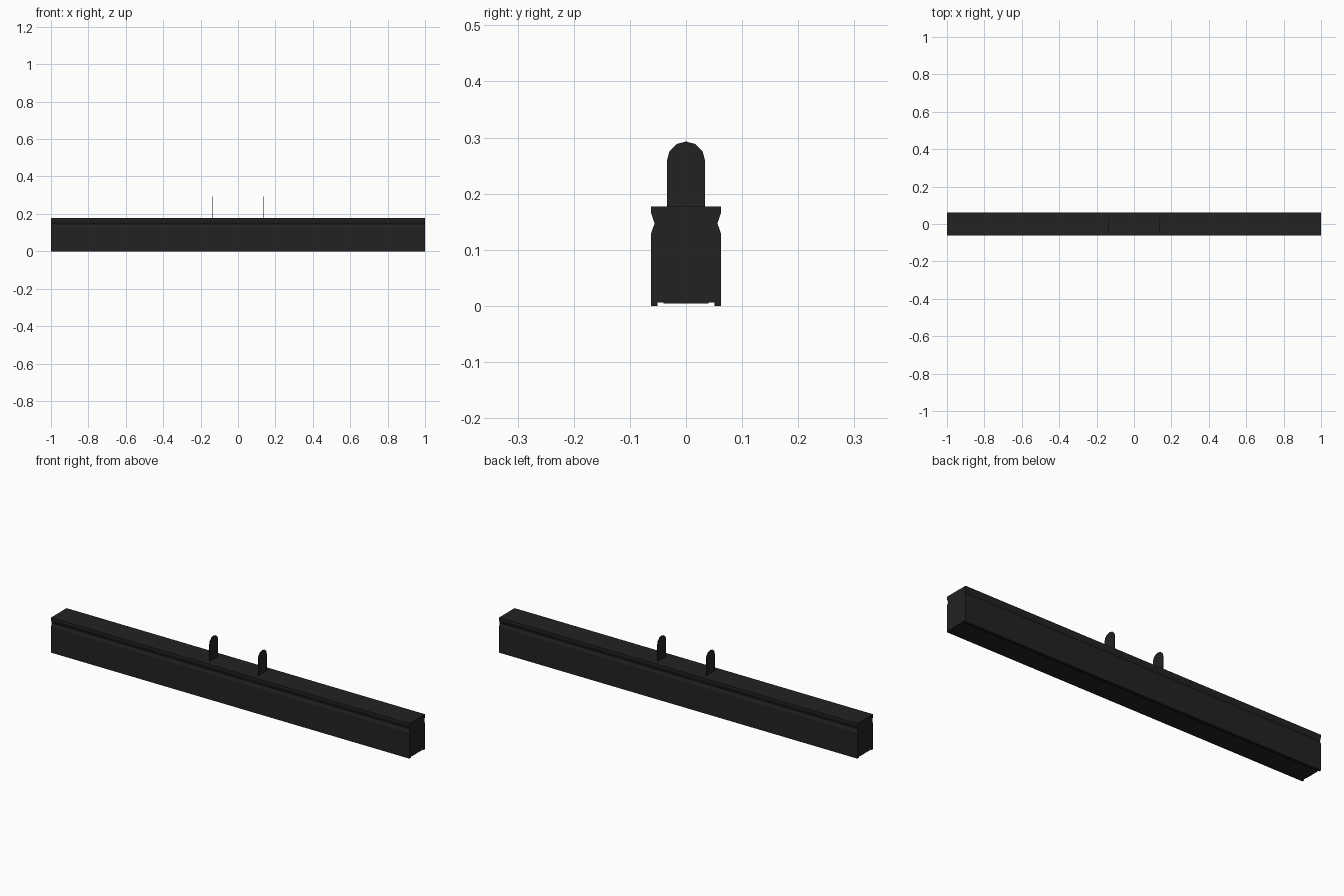
import bpy, bmesh, math

cube = bpy.data.objects.get("Cube")
if cube:
    bpy.data.objects.remove(cube, do_unlink=True)

black = bpy.data.materials.new("matte_black")
black.use_nodes = True
colour = (0.016, 0.016, 0.016, 1)
black.diffuse_color = colour
shader = black.node_tree.nodes["Principled BSDF"]
shader.inputs["Base Color"].default_value = colour
shader.inputs["Roughness"].default_value = 0.8


def extrude_profile(name, profile, x_centre, length):
    """Sweep a closed (y, z) outline along x."""
    bm = bmesh.new()
    start = x_centre - length / 2
    face = bm.faces.new([bm.verts.new((start, y, z)) for y, z in profile])
    result = bmesh.ops.extrude_face_region(bm, geom=[face])
    moved = [v for v in result["geom"] if isinstance(v, bmesh.types.BMVert)]
    bmesh.ops.translate(bm, verts=moved, vec=(length, 0, 0))
    bmesh.ops.recalc_face_normals(bm, faces=bm.faces)
    mesh = bpy.data.meshes.new(name)
    bm.to_mesh(mesh)
    bm.free()
    mesh.materials.append(black)
    obj = bpy.data.objects.new(name, mesh)
    bpy.context.collection.objects.link(obj)
    return obj


def mirrored(half):
    return half + [(-y, z) for y, z in reversed(half)]


# Long housing: side grooves near the top, lips and recessed panel underneath
half = [(0.04, 0.0045), (0.04, 0.006), (0.051, 0.006), (0.051, 0),
        (0.062, 0), (0.062, 0.13), (0.056, 0.147), (0.062, 0.165), (0.062, 0.177)]
extrude_profile("housing", mirrored(half), 0, 2)

# Two thin round-topped mounting tabs
radius, shoulder = 0.034, 0.259
arch = [(radius * math.cos(math.pi * i / 6), shoulder + radius * math.sin(math.pi * i / 6))
        for i in range(7)]
tab = [(radius, 0.175)] + arch + [(-radius, 0.175)]
for name, x in (("left_tab", 0.136), ("right_tab", -0.136)):
    extrude_profile(name, tab, x, 0.003)
